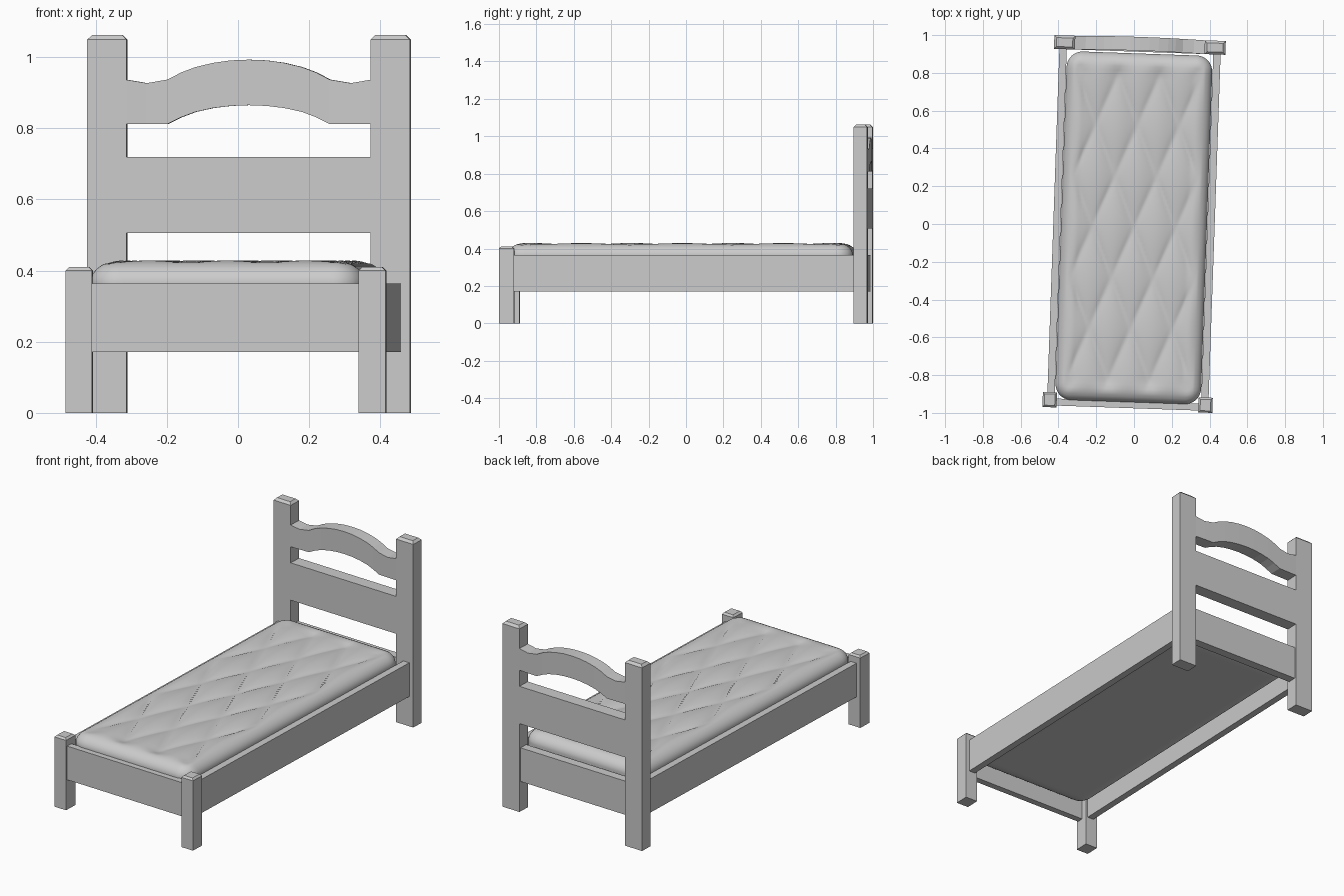
import bpy, bmesh, math
from mathutils import Vector, Matrix

if "Cube" in bpy.data.objects:
    bpy.data.objects.remove(bpy.data.objects["Cube"])

TURN = Matrix.Rotation(math.radians(-2.0), 4, 'Z')  # whole bed is slightly turned


def finish(name, bm):
    bmesh.ops.recalc_face_normals(bm, faces=bm.faces[:])
    bm.transform(TURN)
    me = bpy.data.meshes.new(name)
    bm.to_mesh(me)
    bm.free()
    ob = bpy.data.objects.new(name, me)
    bpy.context.collection.objects.link(ob)
    return ob


def box(name, x, y, z, chamfer=0):
    bm = bmesh.new()
    bmesh.ops.create_cube(bm, size=1)
    for v in bm.verts:
        v.co = Vector(r[0] if c < 0 else r[1] for c, r in zip(v.co, (x, y, z)))
    if chamfer:
        top = [e for e in bm.edges if all(abs(v.co.z - z[1]) < 1e-5 for v in e.verts)]
        bmesh.ops.bevel(bm, geom=top, offset=chamfer, segments=1, affect='EDGES')
    return finish(name, bm)


# Posts, legs and side rails on both sides
for side, s in (("left", -1), ("right", 1)):
    def span(a, b, shift=0):
        return tuple(sorted((s * a + shift, s * b + shift)))
    box(f"{side}_headboard_post", span(.343, .454, -.002), (.912, .985), (0, 1.062), .013)
    box(f"{side}_front_leg", span(.375, .45, -.001), (-.985, -.905), (0, .41), .01)
    box(f"{side}_side_rail", span(.388, .427), (-.93, .935), (.171, .364))

# Cross members
box("front_rail", (-.38, .38), (-.975, -.938), (.171, .364))
box("back_rail", (-.36, .36), (.925, .975), (.171, .364))
box("headboard_panel", (-.346, .342), (.9122, .9848), (.506, .72))

# Arched top board: (x, bottom z, top z) for one half, bowed slightly backwards
half = [(.346, .812, .937), (.287, .812, .927), (.228, .812, .937), (.19, .831, .957),
        (.15, .846, .972), (.1, .857, .984), (.05, .863, .991), (0, .865, .993)]
profile = [(-x, b, t) for x, b, t in half] + half[-2::-1]
bm = bmesh.new()
rings = []
for x, b, t in profile:
    bow = .006 * (1 - (x / .346) ** 2)
    y0, y1 = .9122 + bow, .9848 + bow
    rings.append([bm.verts.new((x - .002, y, z)) for y, z in ((y0, b), (y1, b), (y1, t), (y0, t))])
for a, c in zip(rings, rings[1:]):
    for i in range(4):
        j = (i + 1) % 4
        bm.faces.new((a[i], a[j], c[j], c[i]))
bm.faces.new(rings[0])
bm.faces.new(rings[-1])
finish("headboard_arch", bm)

# Mattress: rounded box with diamond quilting on top
size = Vector((.386, .923, .096))
radius = Vector((.085, .085, .065))
centre = Vector((0, -.02, .333))
bm = bmesh.new()
bmesh.ops.create_cube(bm, size=2)
bmesh.ops.subdivide_edges(bm, edges=bm.edges[:], cuts=79, use_grid_fill=True)
for v in bm.verts:
    p = Vector(a * b for a, b in zip(v.co, size))
    q = Vector(max(-(h - r), min(h - r, c)) for c, h, r in zip(p, size, radius))
    d = Vector((c - k) / r for c, k, r in zip(p, q, radius))
    if d.length > 1e-6:
        d.normalize()
    is_top = v.co.z > .999
    p = q + Vector(a * b for a, b in zip(d, radius))
    if is_top:
        u, w = p.x / .22 + p.y / .54, p.x / .22 - p.y / .54
        puff = math.sqrt(abs(math.sin(math.pi * u) * math.sin(math.pi * w)))
        edge = min((size.x - abs(p.x)) - .04, (size.y - abs(p.y)) - .05) / .06
        p.z -= .02 * (1 - puff) * max(0, min(1, edge))
    v.co = p + centre
mattress = finish("mattress", bm)
for f in mattress.data.polygons:
    f.use_smooth = True
